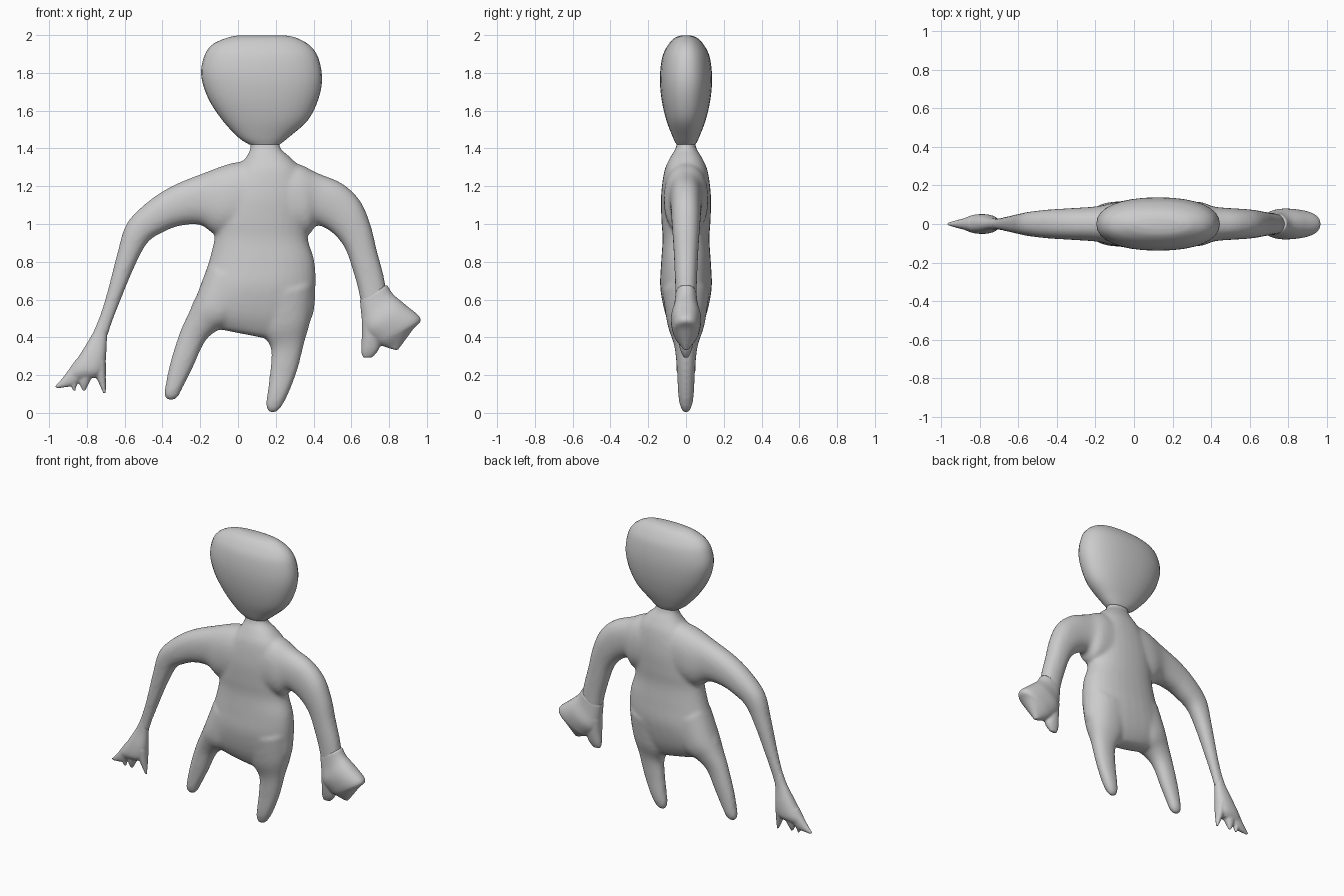
import bpy, bmesh, math
from mathutils import Vector


def blend(p0, p1, p2, p3, t):
    # Catmull-Rom between two sections
    return [0.5 * (2 * b + (c - a) * t + (2 * a - 5 * b + 4 * c - d) * t * t
                   + (3 * b - a - 3 * c + d) * t ** 3)
            for a, b, c, d in zip(p0, p1, p2, p3)]


def loft(bm, secs, steps=5, n=32, power=2.25):
    # Each section: edge point A (x, z), edge point B (x, z), half depth
    rows = []
    for i in range(len(secs) - 1):
        p = [secs[max(i - 1, 0)], secs[i], secs[i + 1], secs[min(i + 2, len(secs) - 1)]]
        rows += [blend(*p, k / steps) for k in range(steps)]
    rows.append(secs[-1])
    rings = []
    for ax, az, bx, bz, d in rows:
        a, b = Vector((ax, 0, az)), Vector((bx, 0, bz))
        ring = []
        for k in range(n):
            t = 2 * math.pi * k / n
            c, s = math.cos(t), math.sin(t)
            c = math.copysign(abs(c) ** (2 / power), c)
            s = math.copysign(abs(s) ** (2 / power), s)
            ring.append(bm.verts.new((a + b) / 2 + (b - a) / 2 * c + Vector((0, max(d, 0.004) * s, 0))))
        rings.append(ring)
    faces = [bm.faces.new(rings[0]), bm.faces.new(rings[-1][::-1])]
    for r, q in zip(rings, rings[1:]):
        for k in range(n):
            j = (k + 1) % n
            faces.append(bm.faces.new((r[k], q[k], q[j], r[j])))
    bmesh.ops.recalc_face_normals(bm, faces=faces)


def build(name, parts, voxel=None, smooth=0):
    bm = bmesh.new()
    for secs in parts:
        loft(bm, secs)
    me = bpy.data.meshes.new(name)
    bm.to_mesh(me)
    bm.free()
    for p in me.polygons:
        p.use_smooth = True
    ob = bpy.data.objects.new(name, me)
    bpy.context.collection.objects.link(ob)
    if voxel:
        m = ob.modifiers.new("Fuse", 'REMESH')
        m.mode = 'VOXEL'
        m.voxel_size = voxel
        m.use_smooth_shade = True
        s = ob.modifiers.new("Soften", 'SMOOTH')
        s.factor = 0.5
        s.iterations = smooth
    return ob


# Head
build("head", [[
    (0.06, 1.42, 0.22, 1.42, 0.05), (0.0, 1.46, 0.27, 1.46, 0.07),
    (-0.087, 1.555, 0.37, 1.55, 0.105), (-0.16, 1.67, 0.425, 1.66, 0.13),
    (-0.195, 1.79, 0.445, 1.77, 0.138), (-0.178, 1.89, 0.425, 1.88, 0.125),
    (-0.135, 1.95, 0.38, 1.945, 0.095), (-0.06, 1.985, 0.31, 1.985, 0.06),
    (0.0, 1.998, 0.25, 1.998, 0.025)]])

# Torso, arms and legs fused into one skin
torso = [
    (0.06, 1.44, 0.22, 1.44, 0.048), (0.065, 1.40, 0.225, 1.40, 0.055),
    (0.04, 1.35, 0.28, 1.35, 0.085), (-0.02, 1.28, 0.34, 1.28, 0.115),
    (-0.10, 1.15, 0.38, 1.15, 0.132), (-0.12, 1.02, 0.37, 1.02, 0.130),
    (-0.125, 0.92, 0.37, 0.92, 0.124), (-0.16, 0.78, 0.405, 0.80, 0.132),
    (-0.20, 0.66, 0.41, 0.66, 0.136), (-0.25, 0.54, 0.39, 0.50, 0.108),
    (-0.16, 0.465, 0.28, 0.40, 0.065), (-0.11, 0.445, 0.20, 0.385, 0.03)]
left_arm = [
    (0.12, 1.33, 0.10, 0.95, 0.12), (-0.02, 1.325, -0.10, 0.94, 0.118),
    (-0.18, 1.27, -0.20, 0.995, 0.092), (-0.35, 1.20, -0.31, 0.99, 0.082),
    (-0.48, 1.115, -0.40, 0.955, 0.075), (-0.59, 1.0, -0.48, 0.90, 0.064),
    (-0.64, 0.84, -0.55, 0.77, 0.052), (-0.695, 0.63, -0.62, 0.60, 0.038),
    (-0.73, 0.52, -0.67, 0.47, 0.03), (-0.76, 0.44, -0.69, 0.40, 0.028)]
right_arm = [
    (0.14, 1.33, 0.16, 0.95, 0.12), (0.31, 1.32, 0.36, 0.94, 0.115),
    (0.42, 1.27, 0.41, 0.99, 0.09), (0.55, 1.215, 0.46, 0.98, 0.082),
    (0.645, 1.125, 0.52, 0.935, 0.077), (0.70, 1.0, 0.57, 0.865, 0.07),
    (0.735, 0.86, 0.605, 0.765, 0.063), (0.77, 0.73, 0.635, 0.66, 0.058),
    (0.79, 0.62, 0.655, 0.56, 0.055)]
left_leg = [
    (-0.16, 0.78, 0.12, 0.62, 0.12), (-0.22, 0.62, -0.02, 0.48, 0.112),
    (-0.265, 0.52, -0.12, 0.43, 0.08), (-0.31, 0.42, -0.18, 0.37, 0.058),
    (-0.36, 0.26, -0.235, 0.25, 0.047), (-0.385, 0.14, -0.295, 0.13, 0.038),
    (-0.39, 0.095, -0.315, 0.09, 0.03), (-0.375, 0.068, -0.335, 0.07, 0.012)]
right_leg = [
    (0.08, 0.60, 0.405, 0.68, 0.125), (0.12, 0.44, 0.385, 0.50, 0.098),
    (0.175, 0.34, 0.35, 0.37, 0.062), (0.17, 0.22, 0.315, 0.23, 0.048),
    (0.155, 0.10, 0.27, 0.11, 0.042), (0.148, 0.04, 0.235, 0.04, 0.032),
    (0.163, 0.0, 0.205, 0.003, 0.015)]
build("body", [torso, left_arm, right_arm, left_leg, right_leg], 0.012, 7)

# Open left hand: palm and pointed fingers
palm = [
    (-0.735, 0.50, -0.69, 0.45, 0.027), (-0.77, 0.42, -0.695, 0.37, 0.032),
    (-0.83, 0.32, -0.70, 0.28, 0.048), (-0.885, 0.235, -0.715, 0.215, 0.05),
    (-0.91, 0.185, -0.75, 0.185, 0.03)]
thumb = [
    (-0.77, 0.28, -0.70, 0.27, 0.042), (-0.755, 0.205, -0.70, 0.19, 0.03),
    (-0.712, 0.10, -0.70, 0.10, 0.006)]
fingers = [
    [(-0.86, 0.28, -0.77, 0.23, 0.042), (-0.925, 0.19, -0.86, 0.15, 0.025),
     (-0.972, 0.14, -0.962, 0.13, 0.006)],
    [(-0.89, 0.22, -0.82, 0.22, 0.035), (-0.89, 0.16, -0.85, 0.155, 0.02),
     (-0.872, 0.115, -0.862, 0.115, 0.006)],
    [(-0.84, 0.22, -0.76, 0.22, 0.04), (-0.84, 0.16, -0.785, 0.165, 0.025),
     (-0.822, 0.115, -0.81, 0.115, 0.006)]]
build("left_hand", [palm, thumb] + fingers, 0.007, 2)

# Closed right hand: fist and thumb
fist = [
    (0.79, 0.68, 0.645, 0.60, 0.055), (0.82, 0.63, 0.655, 0.50, 0.063),
    (0.89, 0.57, 0.67, 0.43, 0.08), (0.968, 0.498, 0.71, 0.385, 0.072),
    (0.925, 0.44, 0.75, 0.36, 0.055), (0.845, 0.33, 0.80, 0.342, 0.015)]
right_thumb = [
    (0.655, 0.50, 0.77, 0.48, 0.058), (0.655, 0.40, 0.757, 0.40, 0.045),
    (0.652, 0.33, 0.745, 0.335, 0.03), (0.66, 0.292, 0.71, 0.292, 0.012)]
build("right_hand", [fist, right_thumb], 0.008, 3)
